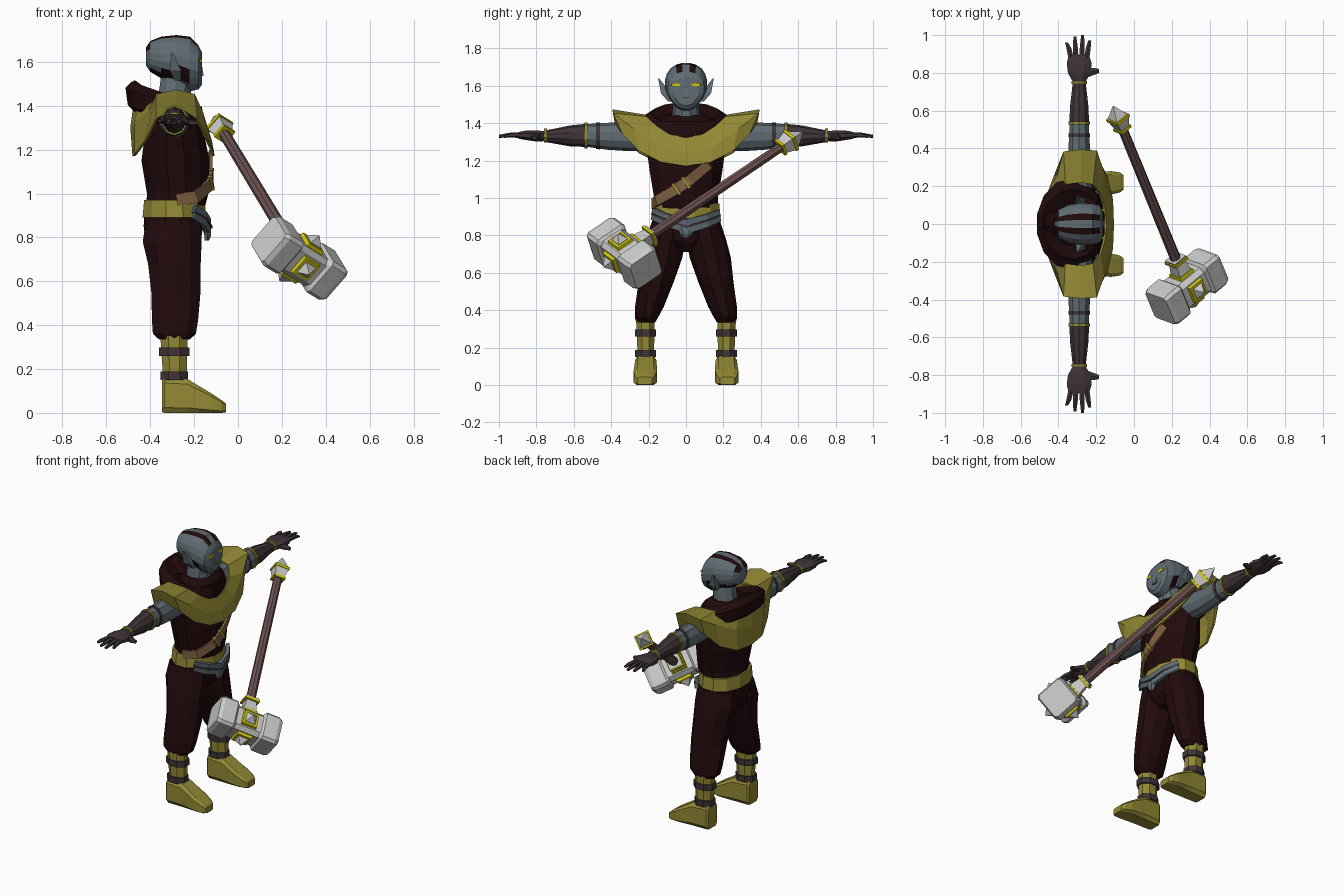
import bpy, bmesh, math
from mathutils import Vector, Matrix


def mat(name, r, g, b):
    m = bpy.data.materials.new(name)
    m.diffuse_color = (r, g, b, 1)
    return m


GOLD = mat("dull gold", .29, .25, .035)
YELLOW = mat("bright yellow", .64, .58, .003)
MAROON = mat("dark maroon", .015, .003, .0035)
SLATE = mat("slate skin", .115, .15, .17)
LEATHER = mat("dark leather", .05, .034, .04)
WHITE = mat("pale stone", .6, .6, .59)
WOOD = mat("red brown wood", .15, .08, .08)
TAN = mat("tan strap", .22, .12, .055)


def make(name, rings, mats, mirror=False, matrix=None, closed=True, paint=None, solid=0):
    """Skin a list of point rings into one object."""
    bm = bmesh.new()
    rows = [[bm.verts.new(p) for p in r] for r in rings]
    n = len(rows[0])
    for a, b in zip(rows, rows[1:]):
        for i in range(n if closed else n - 1):
            j = (i + 1) % n
            bm.faces.new((a[i], a[j], b[j], b[i]))
    if closed:
        bm.faces.new(rows[0])
        bm.faces.new(rows[-1])
    bmesh.ops.recalc_face_normals(bm, faces=bm.faces)
    if paint:
        for f in bm.faces:
            f.material_index = paint(f.calc_center_median())
    me = bpy.data.meshes.new(name)
    bm.to_mesh(me)
    bm.free()
    for m in mats if isinstance(mats, list) else [mats]:
        me.materials.append(m)
    ob = bpy.data.objects.new(name, me)
    bpy.context.collection.objects.link(ob)
    if matrix:
        ob.matrix_world = matrix
    if mirror:
        md = ob.modifiers.new("mirror", 'MIRROR')
        md.use_axis = (False, True, False)
    if solid:
        md = ob.modifiers.new("thickness", 'SOLIDIFY')
        md.thickness = solid
        md.offset = 0
    return ob


def tube(name, secs, mats, axis=2, n=10, p=1, post=None, **kw):
    """Sections (x, y, z, radius a, radius b) along an axis; p < 1 squares them."""
    u, v = [(1, 2), (0, 2), (0, 1)][axis]
    angs = [2 * math.pi * (i + .5) / n for i in range(n)]
    sq = lambda t: math.copysign(abs(t) ** p, t) if abs(t) > 1e-6 else 0
    top_c = max(sq(math.cos(t)) for t in angs)
    top_s = max(sq(math.sin(t)) for t in angs)
    rings = []
    for x, y, z, a, b in secs:
        ring = []
        for t in angs:
            q = Vector((x, y, z))
            q[u] += a * sq(math.cos(t)) / top_c
            q[v] += b * sq(math.sin(t)) / top_s
            ring.append(post(q) if post else q)
        rings.append(ring)
    return make(name, rings, mats, **kw)


def band(name, pts, half, thick, mats):
    """Flat strap that follows points around the body axis."""
    pts = [Vector(p) for p in pts]
    rings = []
    for i, p in enumerate(pts):
        d = (pts[min(i + 1, len(pts) - 1)] - pts[max(i - 1, 0)]).normalized()
        out = Vector((p.x + .29, p.y, 0)).normalized()
        side = d.cross(out).normalized() * half
        out = out * thick
        rings.append([p + side + out, p - side + out, p - side - out, p + side - out])
    return make(name, rings, mats)


# Head, with dark stripes on the crown and cheeks
def narrow_jaw(q):
    if q.z < 1.57:
        q.y *= 1 - (1.57 - q.z) * 2.8
    return q


def head_paint(c):
    crown = c.x < -.19 and c.z > 1.64 and .017 < abs(c.y) < .052
    cheek = -.39 < c.x < -.22 and 1.52 < c.z < 1.56
    return int(crown or cheek)


tube("head", [(-.42, 0, 1.625, .04, .04), (-.4, 0, 1.625, .075, .07), (-.35, 0, 1.62, .1, .095),
              (-.28, 0, 1.61, .112, .112), (-.22, 0, 1.59, .108, .125), (-.18, 0, 1.575, .098, .1),
              (-.165, 0, 1.57, .07, .075)], [SLATE, MAROON], axis=0, n=20, p=.9, post=narrow_jaw,
     paint=head_paint)
tube("neck", [(-.3, 0, 1.36, .09, .1), (-.29, 0, 1.43, .075, .075), (-.28, 0, 1.54, .07, .065)], SLATE)
tube("nose", [(-.17, 0, 1.535, .014, .018), (-.175, 0, 1.6, .008, .008)], SLATE, n=4)
tube("eye", [(-.19, .058, 1.605, .028, .011), (-.163, .054, 1.605, .024, .009)], YELLOW, axis=0, n=6, mirror=True)
tube("ear", [(-.275, .085, 1.515, .014, .01), (-.285, .108, 1.56, .026, .026), (-.3, .146, 1.64, .004, .003)],
     SLATE, n=4, mirror=True)


# Hood lying around the neck, raised at the back
def hood_tilt(q):
    q.z -= .36 * (q.x + .33)
    return q


tube("hood", [(-.3, 0, 1.36, .09, .1), (-.305, 0, 1.43, .12, .12), (-.325, 0, 1.455, .16, .185),
              (-.335, 0, 1.415, .178, .24), (-.33, 0, 1.34, .172, .245), (-.32, 0, 1.31, .13, .2)],
     MAROON, n=14, post=hood_tilt)
tube("hood_point", [(-.42, 0, 1.44, .07, .1), (-.455, 0, 1.48, .035, .06), (-.472, 0, 1.515, .004, .01)],
     MAROON, n=6)

# Shoulder mantle: neckline, fold and hem rows for one side
neckline = [(-.15, 0, 1.32), (-.16, .09, 1.34), (-.18, .16, 1.385), (-.22, .21, 1.43), (-.28, .22, 1.44),
            (-.36, .21, 1.44), (-.41, .17, 1.43), (-.45, .1, 1.42), (-.47, 0, 1.41)]
fold = [(-.125, 0, 1.24), (-.135, .14, 1.27), (-.165, .28, 1.37), (-.2, .385, 1.45), (-.28, .39, 1.47),
        (-.37, .38, 1.45), (-.40, .26, 1.38), (-.465, .14, 1.32), (-.485, 0, 1.3)]
hem = [(-.112, 0, 1.17), (-.117, .13, 1.19), (-.145, .25, 1.25), (-.19, .335, 1.34), (-.28, .375, 1.4),
       (-.37, .335, 1.34), (-.42, .25, 1.24), (-.465, .13, 1.18), (-.475, 0, 1.17)]
make("mantle", [neckline, fold, hem], GOLD, mirror=True, closed=False, solid=.012)

# Torso, trousers and belt
tube("torso", [(-.29, 0, .9, .13, .17), (-.275, 0, 1, .14, .17), (-.285, 0, 1.15, .155, .195),
               (-.29, 0, 1.3, .13, .215), (-.29, 0, 1.41, .11, .18), (-.29, 0, 1.44, .07, .1)], MAROON, n=12)
tube("hips", [(-.295, 0, .95, .13, .17), (-.295, 0, .85, .135, .18), (-.295, 0, .77, .125, .15),
              (-.295, 0, .71, .08, .05)], MAROON, n=12)
tube("trouser_leg", [(-.295, .09, .88, .125, .09), (-.3, .108, .78, .134, .106), (-.29, .13, .68, .12, .11),
                     (-.283, .16, .55, .112, .094), (-.287, .195, .42, .105, .077),
                     (-.29, .212, .36, .098, .062), (-.29, .215, .335, .07, .05)], MAROON, mirror=True)
tube("belt", [(-.29, 0, .89, .145, .185), (-.29, 0, .97, .138, .178)], GOLD, n=12)

# Sash wrapped over the front of the belt
band("upper_sash", [(-.2, -.172, .93), (-.155, -.11, .9), (-.135, 0, .868), (-.155, .11, .895), (-.2, .172, .92)],
     .018, .012, SLATE)
band("lower_sash", [(-.2, -.175, .9), (-.155, -.11, .867), (-.135, .01, .825), (-.155, .11, .86), (-.2, .175, .89)],
     .016, .012, SLATE)
band("sash_stripe", [(-.195, -.178, .914), (-.147, -.11, .884), (-.125, .005, .846), (-.147, .11, .878),
                     (-.195, .178, .905)], .005, .009, LEATHER)
tube("sash_tail", [(-.145, 0, .85, .02, .045), (-.138, 0, .81, .016, .035), (-.142, 0, .785, .01, .02)], SLATE, n=6)

# Chest strap and its thin buckle bars
band("chest_strap", [(-.28, -.178, .97), (-.19, -.155, .985), (-.133, -.07, 1.035), (-.125, .02, 1.095),
                     (-.135, .12, 1.18)], .028, .007, TAN)
for y, z in ((-.05, 1.048), (0, 1.082)):
    band("buckle_bar", [(-.124, y - .007, z - .005), (-.121, y + .007, z + .005)], .036, .01, GOLD)
band("buckle_plate", [(-.126, -.043, 1.053), (-.121, -.007, 1.077)], .03, .008, TAN)

# Boots
tube("boot_shaft", [(-.288, .215, .1, .057, .048), (-.288, .215, .17, .054, .044), (-.292, .217, .35, .062, .05)],
     GOLD, n=8, mirror=True)
tube("boot_foot", [(-.347, .215, .076, .046, .072), (-.335, .215, .08, .055, .08), (-.23, .215, .077, .057, .077),
                   (-.18, .216, .062, .06, .062), (-.12, .218, .044, .062, .044), (-.075, .22, .029, .053, .029),
                   (-.055, .22, .022, .038, .02)], GOLD, axis=0, n=8, p=.4, mirror=True)
for z, r in ((.28, .07), (.17, .062)):
    tube("boot_strap", [(-.291, .216, z - .02, r, .056), (-.291, .216, z + .018, r, .056)], LEATHER, n=8, mirror=True)

# Arms and bracers
tube("upper_arm", [(-.29, .15, 1.335, .07, .08), (-.29, .3, 1.33, .06, .08), (-.29, .42, 1.33, .056, .072),
                   (-.29, .54, 1.335, .05, .06)], SLATE, axis=1, mirror=True)
tube("arm_stripe", [(-.29, .46, 1.332, .058, .072), (-.29, .48, 1.333, .056, .07)], LEATHER, axis=1, mirror=True)
tube("forearm", [(-.29, .53, 1.335, .052, .062), (-.29, .62, 1.332, .049, .056), (-.29, .75, 1.33, .034, .031)],
     LEATHER, axis=1, mirror=True)
for y, a, b in ((.535, .058, .07), (.75, .04, .037)):
    tube("arm_band", [(-.29, y - .008, 1.335, a, b), (-.29, y + .008, 1.335, a, b)], GOLD, axis=1, mirror=True)

# Hands
tube("palm", [(-.29, .75, 1.33, .032, .026), (-.29, .8, 1.332, .06, .03), (-.29, .85, 1.335, .066, .026),
              (-.292, .895, 1.335, .054, .018)], LEATHER, axis=1, n=8, mirror=True)
for x, tip_x, tip_y in ((-.332, -.357, .96), (-.307, -.313, .992), (-.277, -.272, 1), (-.251, -.234, .972)):
    tube("finger", [(x, .87, 1.335, .014, .015), ((x + tip_x) / 2, .93, 1.337, .013, .014),
                    (tip_x, tip_y, 1.33, .008, .008)], LEATHER, axis=1, n=6, mirror=True)
tube("thumb", [(-.25, .8, 1.33, .025, .018), (-.21, .808, 1.322, .018, .015), (-.185, .81, 1.32, .011, .01)],
     LEATHER, axis=0, n=6, mirror=True)

# War hammer: local x runs through the head, local z up the shaft
up = Vector((-.32, .783, .53)).normalized()
across = Vector((.713, .535, -.455))
across = (across - up * across.dot(up)).normalized()
H = Matrix((across, up.cross(across), up)).transposed().to_4x4()
H.translation = (.28, -.33, .705)


def part(name, secs, m, axis=2, n=8, turn=0, **kw):
    tube(name, secs, m, axis, n, matrix=H @ Matrix.Rotation(turn, 4, 'X'), **kw)


part("hammer_core", [(-.09, 0, 0, .082, .082), (.09, 0, 0, .082, .082)], WHITE, axis=0, p=.4)
for s in (-1, 1):
    part("hammer_block", [(s * .08, 0, 0, .078, .078), (s * .097, 0, 0, .096, .096), (s * .18, 0, 0, .096, .096),
                          (s * .203, 0, 0, .086, .086)], WHITE, axis=0, p=.22)
for k in range(4):
    turn = k * math.pi / 2
    part("face_frame", [(0, 0, .07, .052, .052), (0, 0, .1, .046, .046)], YELLOW, n=4, turn=turn)
    part("face_plate", [(0, 0, .09, .032, .032), (0, 0, .103, .032, .032), (0, 0, .14, .003, .003)], WHITE,
         n=4, turn=turn)
part("hammer_shaft", [(0, 0, .1, .027, .027), (0, 0, 1.09, .024, .024)], WOOD)
part("shaft_socket", [(0, 0, .1, .04, .04), (0, 0, .16, .032, .032), (0, 0, .19, .042, .042)], WHITE, n=4)
part("shaft_collar", [(0, 0, .165, .046, .046), (0, 0, .18, .046, .046)], YELLOW, n=4)
part("pommel_ring", [(0, 0, 1.06, .036, .036), (0, 0, 1.075, .036, .036)], YELLOW, n=4)
part("pommel", [(0, 0, 1.07, .028, .028), (0, 0, 1.13, .042, .042), (0, 0, 1.15, .036, .036),
                (0, 0, 1.215, .003, .003)], WHITE, n=4)
part("pommel_rim", [(0, 0, 1.128, .046, .046), (0, 0, 1.145, .046, .046)], YELLOW, n=4)
